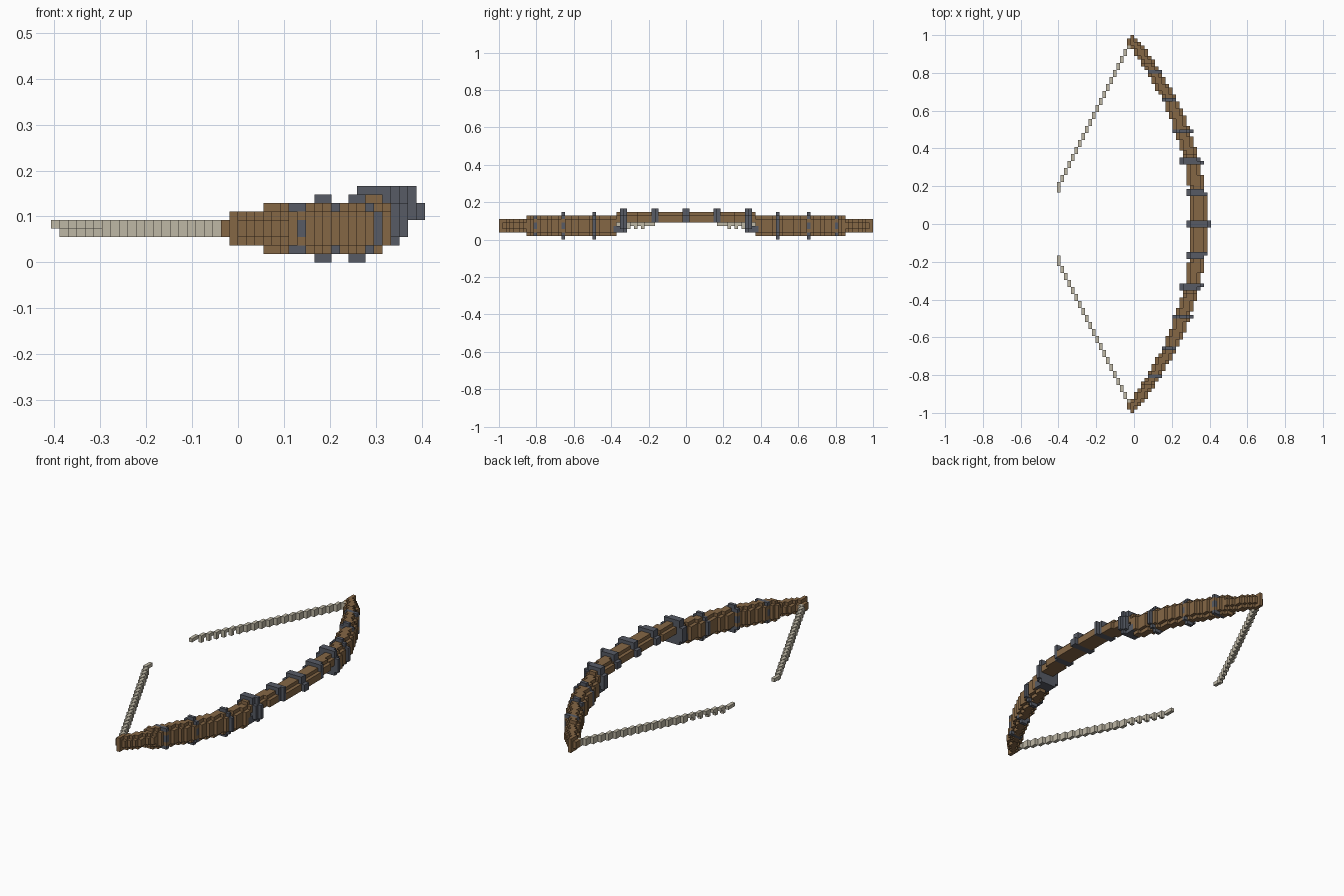
import bpy, bmesh
from mathutils import Vector

V = 2 / 108          # block size
HALF = 54            # blocks from the grip to each tip

old = bpy.data.objects.get("Cube")
if old:
    bpy.data.objects.remove(old, do_unlink=True)


def material(name, rgb):
    m = bpy.data.materials.new(name)
    m.use_nodes = True
    m.diffuse_color = (*rgb, 1)
    m.node_tree.nodes["Principled BSDF"].inputs["Base Color"].default_value = (*rgb, 1)
    return m


COLOURS = {
    "bow_wood": material("brown wood", (0.235, 0.135, 0.06)),
    "metal_bands": material("dark grey metal", (0.095, 0.105, 0.13)),
    "bowstring": material("pale string", (0.52, 0.48, 0.38)),
}

# Curve of the bow: distance from grip, inner x, outer x
CURVE = [(0, .305, .385), (.16, .295, .38), (.33, .265, .345), (.49, .22, .30),
         (.64, .16, .24), (.82, .06, .135), (.96, -.035, .035), (1.0, -.02, .0)]


def span(j):
    """First and last block of the bow at slice j."""
    y = (j + .5) * V
    for (y0, a0, b0), (y1, a1, b1) in zip(CURVE, CURVE[1:]):
        if y <= y1:
            t = (y - y0) / (y1 - y0)
            a, b = a0 + (a1 - a0) * t, b0 + (b1 - b0) * t
            return round(a / V) + 22, round(b / V) + 21


cells = {}           # block -> part name


def put(i, j, k, part):
    for side in (HALF + j, HALF - 1 - j):
        cells[i, side, k] = part


def row(lo, hi, j, k, part):
    for i in range(lo, hi + 1):
        put(i, j, k, part)


# Grip, limbs and tips, with the corner levels set in by one block
for j in range(HALF):
    lo, hi = span(j)
    if j < 20:
        bottom, top, inset = 5, 7, (7,)
    elif j < 46:
        bottom, top, inset = 1, 6, (1, 6)
    else:
        bottom, top, inset = 2, 5, (2, 5)
    for k in range(bottom, top + 1):
        s = 1 if k in inset and hi - lo > 1 else 0
        row(lo + s, hi - s, j, k, "bow_wood")

# Bands around the grip
for j, grow in ((0, 1), (8, 0), (9, 0)):
    lo, hi = span(j)
    for k in (5, 6):
        row(lo - 1, hi + grow, j, k, "metal_bands")
    for k in (7, 8):
        row(lo, hi, j, k, "metal_bands")

# Collars where the grip meets the limbs
for j in (17, 18):
    lo, hi = span(j)
    for k in range(2, 9):
        s = 0 if k in (2, 7, 8) else 1
        row(lo - s, hi + s, j, k, "metal_bands")
for j in (19, 20):
    lo, hi = span(j)
    for k in (2, 3):
        row(lo, hi, j, k, "metal_bands")

# Full ring on each limb
lo, hi = span(26)
for k in range(8):
    s = {0: -1, 7: -1, 1: 0, 6: 0}.get(k, 1)
    row(lo - s, hi + s, 26, k, "metal_bands")

# Studded outer rings
for j in (35, 43):
    lo, hi = span(j)
    for k in (1, 6):
        row(lo, hi, j, k, "metal_bands")
    for k in (3, 4):
        put(lo, j, k, "metal_bands")
        put(hi, j, k, "metal_bands")
lo, hi = span(35)
for k in (0, 7):
    row(lo + 1, hi - 1, 35, k, "metal_bands")

# Broken string, frayed on the lower level near its free end
for i in range(21):
    for n in range(2 if i else 3):
        j = 9 + 2 * i + n + (1 if i else 0)
        if j < 52 and (i, HALF + j, 4) not in cells:
            put(i, j, 4, "bowstring")
            if i > 5 or (i > 0 and n == 0):
                put(i, j, 3, "bowstring")

# Build each part from the exposed sides of its blocks
for part, mat in COLOURS.items():
    bm = bmesh.new()
    corners = {}

    def corner(p):
        key = tuple(round(c) for c in p)
        if key not in corners:
            i, j, k = key
            corners[key] = bm.verts.new(((i - 22) * V, (j - HALF) * V, k * V))
        return corners[key]

    for cell, owner in cells.items():
        if owner != part:
            continue
        for axis in range(3):
            for sign in (-1, 1):
                n = Vector((0, 0, 0))
                n[axis] = sign
                if tuple(round(c + d) for c, d in zip(cell, n)) in cells:
                    continue
                u = Vector((0, 0, 0))
                u[(axis + 1) % 3] = 1
                w = n.cross(u)
                mid = Vector(cell) + Vector((.5, .5, .5)) + n / 2
                bm.faces.new([corner(mid + (u * a + w * b) / 2)
                              for a, b in ((-1, -1), (1, -1), (1, 1), (-1, 1))])
    mesh = bpy.data.meshes.new(part)
    bm.to_mesh(mesh)
    bm.free()
    mesh.materials.append(mat)
    bpy.context.scene.collection.objects.link(bpy.data.objects.new(part, mesh))
